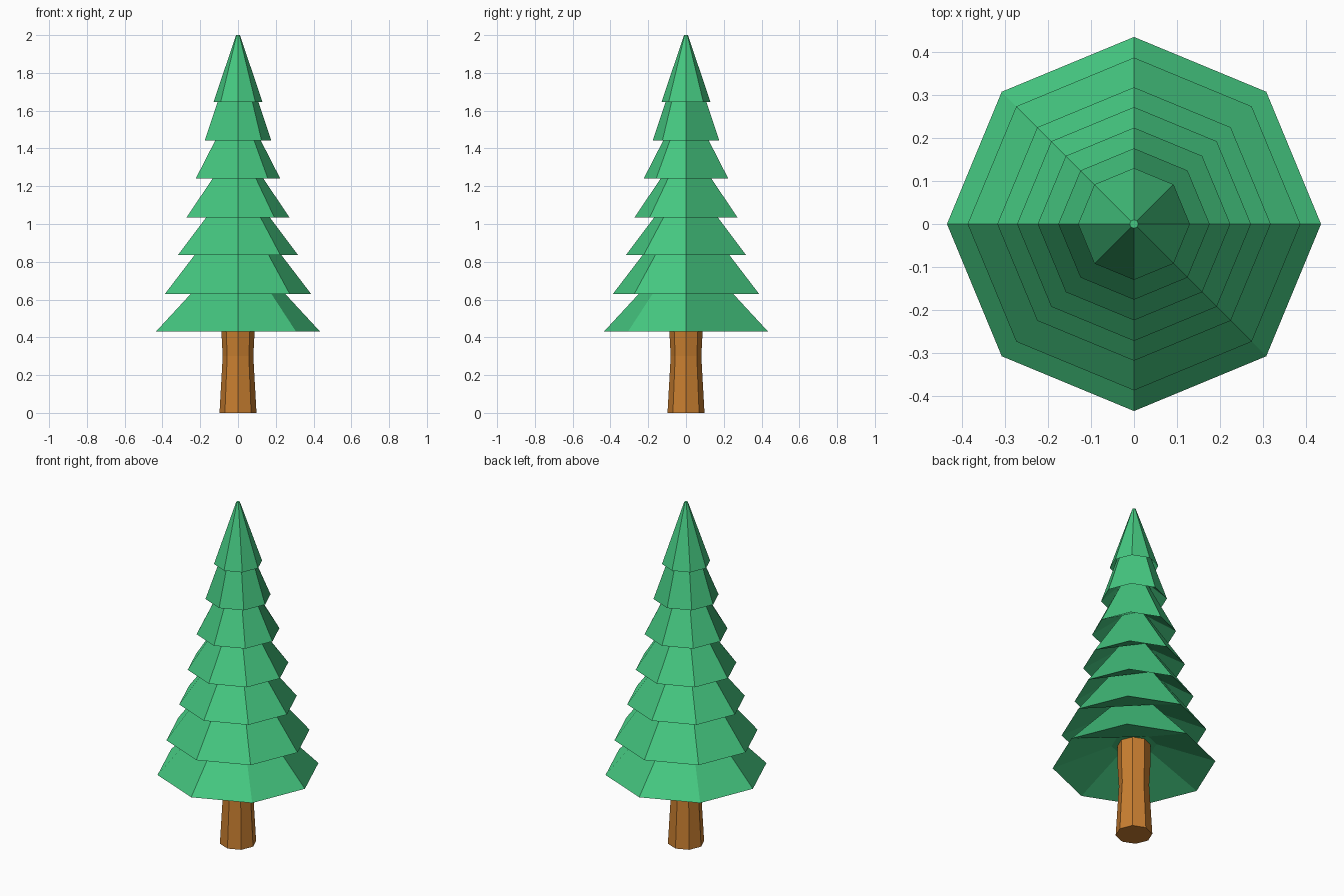
import bpy, bmesh, math

if "Cube" in bpy.data.objects:
    bpy.data.objects.remove(bpy.data.objects["Cube"])

SIDES = 8


def material(name, color):
    m = bpy.data.materials.new(name)
    m.diffuse_color = (*color, 1)
    m.use_nodes = True
    m.node_tree.nodes["Principled BSDF"].inputs["Base Color"].default_value = m.diffuse_color
    return m


def lathe(name, profile, mat):
    """Revolve (radius, z, cut) points; a cut ring drops its corners at 45 and 225 degrees."""
    bm = bmesh.new()
    rings = []
    for r, z, cut in profile:
        ring = []
        for i in range(SIDES):
            if cut and i % 4 == 1:
                ring.append(ring[-1])
                continue
            a = 2 * math.pi * i / SIDES
            ring.append(bm.verts.new((r * math.cos(a), r * math.sin(a), z)))
        rings.append(ring)
    for n in range(len(rings) - 1):
        lo, hi = rings[n], rings[n + 1]
        cut = profile[n][2] or profile[n + 1][2]
        i = 0
        while i < SIDES:
            # one wide face spans each dropped corner
            step = 2 if cut and i % 4 == 0 else 1
            k = [(i + s) % SIDES for s in range(step + 1)]
            bm.faces.new(list(dict.fromkeys([lo[q] for q in k] + [hi[q] for q in reversed(k)])))
            i += step
    for ring in (rings[0], rings[-1]):
        bm.faces.new(list(dict.fromkeys(ring)))
    bmesh.ops.recalc_face_normals(bm, faces=bm.faces)
    mesh = bpy.data.meshes.new(name)
    bm.to_mesh(mesh)
    bm.free()
    mesh.materials.append(mat)
    obj = bpy.data.objects.new(name, mesh)
    bpy.context.collection.objects.link(obj)
    return obj


green = material("needles", (0.06, 0.58, 0.22))
brown = material("bark", (0.58, 0.21, 0.03))

# Trunk, slightly waisted, running up into the lowest branches
lathe("trunk", [(0.098, 0, False), (0.081, 0.3, False),
                (0.088, 0.43, False), (0.088, 0.57, False)], brown)

# Branch tiers: rim radius, rim height, radius where the next rim covers it
tiers = [(0.435, 0.43, 0.25), (0.387, 0.63, 0.23), (0.318, 0.835, 0.168),
         (0.272, 1.035, 0.135), (0.224, 1.24, 0.12), (0.176, 1.443, 0.108),
         (0.13, 1.645, 0)]
RISE = 0.1  # how far each hollow underside rises above its rim

# One zigzag profile: each skirt climbs to a narrow ring under the next rim
profile = [(0.12, tiers[0][1] + 0.12, True)]
for (r, z, inner), (r2, z2, _) in zip(tiers, tiers[1:]):
    slope = (r - inner) / (z2 - z)
    profile += [(r, z, False), (inner - slope * RISE, z2 + RISE, True)]
profile += [(*tiers[-1][:2], False), (0.01, 2.0, False)]
lathe("foliage", profile, green)
